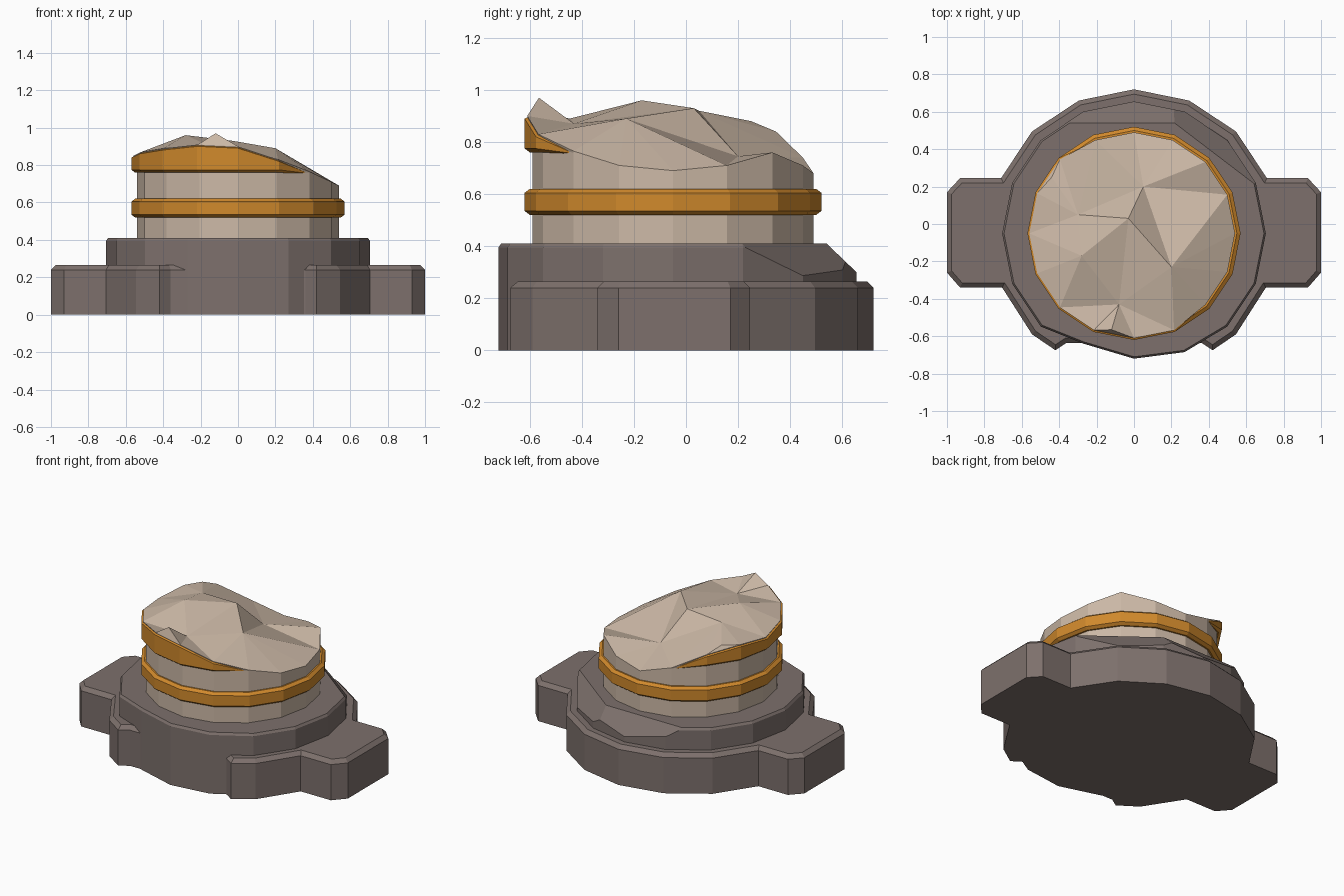
import bpy, bmesh, math
from mathutils import Vector
from mathutils.geometry import delaunay_2d_cdt

if "Cube" in bpy.data.objects:
    bpy.data.objects.remove(bpy.data.objects["Cube"])

N = 16
CY = -0.05  # column axis sits slightly forward of the centre


def material(name, rgb):
    m = bpy.data.materials.new(name)
    m.diffuse_color = (*rgb, 1)
    m.use_nodes = True
    m.node_tree.nodes["Principled BSDF"].inputs["Base Color"].default_value = m.diffuse_color
    return m


pale = material("pale stone", (0.60, 0.48, 0.38))
gold = material("gold band", (0.63, 0.25, 0.025))
dark = material("dark stone", (0.205, 0.163, 0.15))


def polar(i, r, z=0.0):
    a = 2 * math.pi * i / N
    return Vector((r * math.cos(a), CY + r * math.sin(a), z))


def finish(bm, name, mat):
    bmesh.ops.recalc_face_normals(bm, faces=bm.faces)
    me = bpy.data.meshes.new(name)
    bm.to_mesh(me)
    bm.free()
    me.materials.append(mat)
    ob = bpy.data.objects.new(name, me)
    bpy.context.collection.objects.link(ob)
    return ob


def slab(points, height, chamfer, rise):
    """Prism from an outline, with a chamfered top edge."""
    bm = bmesh.new()
    lo = [bm.verts.new((p[0], p[1], 0)) for p in points]
    hi = [bm.verts.new((p[0], p[1], height - rise)) for p in points]
    n = len(points)
    bm.faces.new(lo[::-1])
    top = bm.faces.new(hi)
    for i in range(n):
        bm.faces.new((lo[i], lo[(i + 1) % n], hi[(i + 1) % n], hi[i]))
    bm.normal_update()
    bmesh.ops.inset_region(bm, faces=[top], thickness=chamfer, depth=rise,
                           use_even_offset=True)
    return bm


def loft(loops, bm, closed=False):
    rows = [[bm.verts.new(p) for p in loop] for loop in loops]
    pairs = list(zip(rows, rows[1:]))
    if closed:
        pairs.append((rows[-1], rows[0]))
    for a, b in pairs:
        for i in range(N):
            j = (i + 1) % N
            bm.faces.new((a[i], a[j], b[j], b[i]))
    return rows


# lower tier with two side lugs and a broken-out front
right = [(0.36, -0.635), (0.42, -0.675), (0.545, -0.59), (0.705, -0.34),
         (0.93, -0.34), (1.0, -0.26), (1.0, 0.17), (0.93, 0.245),
         (0.711, 0.245), (0.545, 0.495), (0.295, 0.66)]
outline = right + [(0, 0.72)] + [(-x, y) for x, y in reversed(right)]
finish(slab(outline, 0.265, 0.025, 0.025), "lower_base", dark)

# upper drum, front edge worn, back edge chipped along two slopes
pts = [polar(i, 0.705) for i in range(N)]
pts[11].y, pts[12].y, pts[13].y = -0.64, -0.72, -0.685
bm = slab([(p.x, p.y) for p in pts], 0.41, 0.01, 0.015)


def chip(bm, co, normal):
    bmesh.ops.bisect_plane(bm, geom=bm.verts[:] + bm.edges[:] + bm.faces[:],
                           plane_co=co, plane_no=normal, clear_outer=True)
    bmesh.ops.holes_fill(bm, edges=[e for e in bm.edges if e.is_boundary])


chip(bm, (0, 0.54, 0.41), Vector((0, 0.69, 0.72)))
chip(bm, (0.23, 0.53, 0.41), Vector((0.606 * 0.78, 0.795 * 0.78, 0.62)))
finish(bm, "upper_drum", dark)

# broken column shaft: ragged rim, then a faceted fracture surface
rim = [0.69, 0.71, 0.76, 0.71, 0.68, 0.74, 0.84, 0.87,
       0.85, 0.87, 0.89, 0.91, 0.90, 0.83, 0.765, 0.71]
held = [i for i in range(N) if 6 <= i <= 13]  # where the upper band survives
bm = bmesh.new()
rows = loft([[polar(i, 0.54, 0.38) for i in range(N)],
             [polar(i, 0.54, min(rim[i] - 0.005, 0.77)) for i in range(N)],
             [polar(i, 0.56 if i in held else 0.54, rim[i]) for i in range(N)]],
            bm)
bm.faces.new(rows[0][::-1])
inner = [Vector(p) for p in (
    (-0.12, -0.565, 0.97), (-0.28, -0.17, 0.96), (-0.03, 0.03, 0.93),
    (0.20, -0.23, 0.89), (0.05, 0.20, 0.745), (-0.30, 0.05, 0.92),
    (-0.08, -0.43, 0.87), (-0.44, 0.25, 0.88))]
verts = rows[-1] + [bm.verts.new(p) for p in inner]
res = delaunay_2d_cdt([v.co.xy for v in verts], [], [list(range(N))], 1, 1e-5)
for f in res[2]:
    ids = [res[3][k][0] for k in f]
    bm.faces.new([verts[k] for k in ids])
finish(bm, "broken_column", pale)

# full middle band
profile = [(0.52, 0.52), (0.55, 0.52), (0.57, 0.535),
           (0.57, 0.605), (0.55, 0.62), (0.52, 0.62)]
bm = bmesh.new()
loft([[polar(i, r, z) for i in range(N)] for r, z in profile], bm, True)
finish(bm, "middle_band", gold)


# upper band, cut by the fracture and tucked into the shaft where it is lost
def band_loop(r, z_of):
    return [polar(i, r, z_of(rim[i])) if i in held
            else polar(i, 0.535 if r > 0.53 else 0.52, min(rim[i] - 0.01, 0.76))
            for i in range(N)]


bm = bmesh.new()
loft([band_loop(0.52, lambda h: 0.76), band_loop(0.55, lambda h: 0.76),
      band_loop(0.57, lambda h: 0.775), band_loop(0.57, lambda h: h - 0.01),
      band_loop(0.555, lambda h: h - 0.003), band_loop(0.52, lambda h: h - 0.02)],
     bm, True)
bmesh.ops.remove_doubles(bm, verts=bm.verts, dist=1e-5)
finish(bm, "upper_band", gold)
